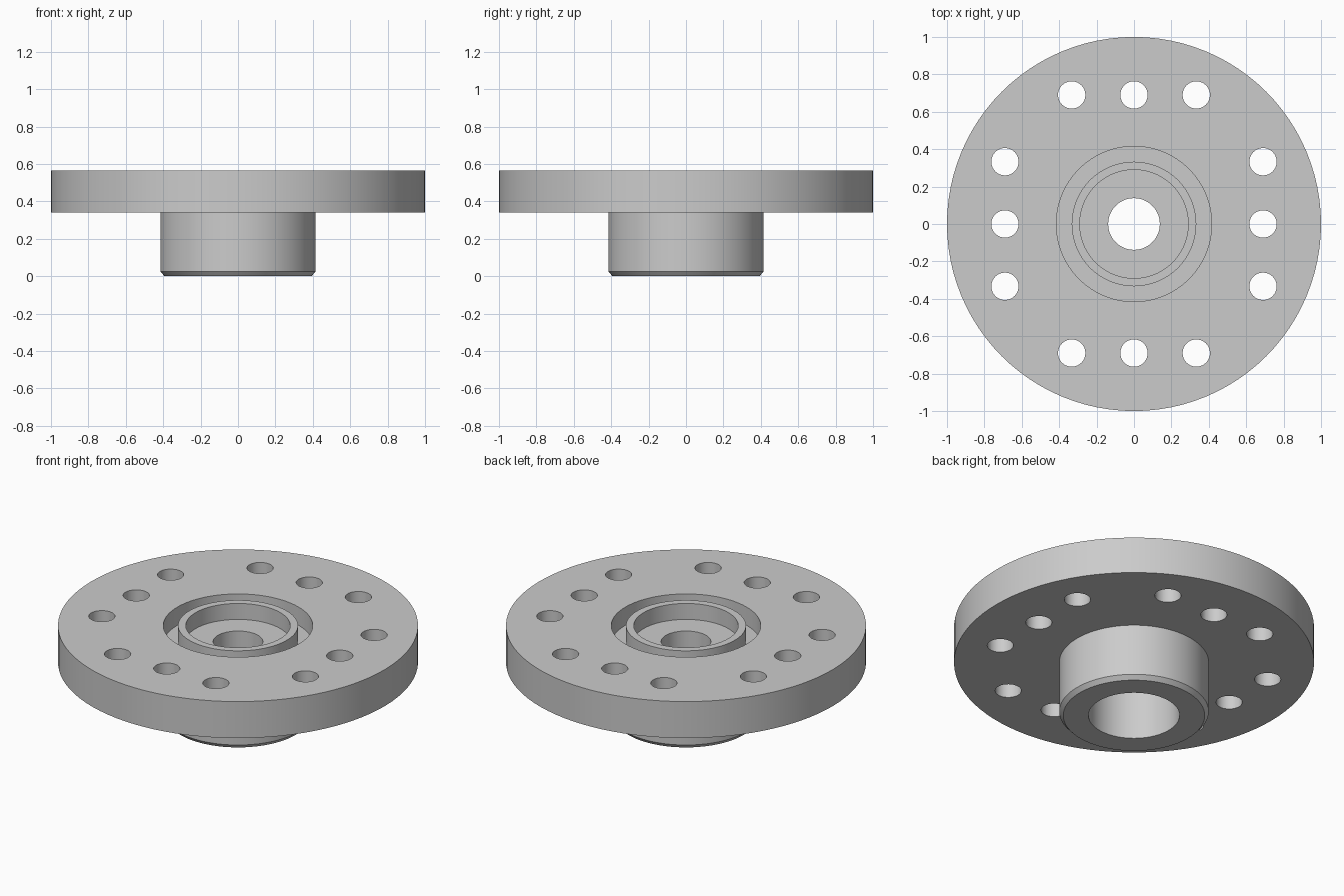
import bpy
import bmesh
import math

if "Cube" in bpy.data.objects:
    bpy.data.objects.remove(bpy.data.objects["Cube"], do_unlink=True)

SEGMENTS = 96
TOP, UNDERSIDE = 0.564, 0.34


def make_material(name, colour):
    mat = bpy.data.materials.new(name)
    mat.use_nodes = True
    mat.diffuse_color = colour
    mat.node_tree.nodes["Principled BSDF"].inputs["Base Color"].default_value = colour
    return mat


def make_object(name, bm):
    mesh = bpy.data.meshes.new(name)
    bmesh.ops.recalc_face_normals(bm, faces=bm.faces)
    bm.to_mesh(mesh)
    bm.free()
    obj = bpy.data.objects.new(name, mesh)
    bpy.context.collection.objects.link(obj)
    return obj


def lathe(name, profile):
    """Turn a closed (radius, height) outline around the z axis."""
    bm = bmesh.new()
    verts = [bm.verts.new((r, 0, z)) for r, z in profile]
    edges = [bm.edges.new((a, b)) for a, b in zip(verts, verts[1:] + verts[:1])]
    bmesh.ops.spin(bm, geom=verts + edges, cent=(0, 0, 0), axis=(0, 0, 1),
                   angle=math.tau, steps=SEGMENTS, use_duplicate=False)
    bmesh.ops.remove_doubles(bm, verts=bm.verts, dist=0.0001)
    return make_object(name, bm)


# Flange, hub, bore, raised ring and groove in one turned section
flange = lathe("flange_hub", [
    (1.0, TOP), (1.0, UNDERSIDE),            # rim
    (0.415, UNDERSIDE), (0.415, 0.025),      # hub wall
    (0.393, 0.0), (0.253, 0.0),              # chamfer and hub end
    (0.253, 0.34), (0.138, 0.34),            # lower counterbore
    (0.138, 0.466), (0.29, 0.466),           # centre hole and recess floor
    (0.29, TOP), (0.333, TOP),               # raised ring
    (0.333, 0.452), (0.415, 0.452),          # groove
    (0.415, TOP),
])
flange.data.materials.append(make_material("grey metal", (0.6, 0.6, 0.6, 1)))

# Bolt holes: three on each of four sides
bm = bmesh.new()
for side in range(4):
    turn = side * math.pi / 2
    for along in (-0.333, 0, 0.333):
        x = 0.69 * math.cos(turn) - along * math.sin(turn)
        y = 0.69 * math.sin(turn) + along * math.cos(turn)
        made = bmesh.ops.create_cone(bm, cap_ends=True, segments=40,
                                     radius1=0.073, radius2=0.073, depth=0.5)
        bmesh.ops.translate(bm, verts=made["verts"], vec=(x, y, 0.45))
cutter = make_object("bolt_hole_cutter", bm)
cutter.hide_render = True

cut = flange.modifiers.new("bolt_holes", "BOOLEAN")
cut.operation = "DIFFERENCE"
cut.solver = "EXACT"
cut.object = cutter

bpy.ops.object.select_all(action="DESELECT")
flange.select_set(True)
bpy.context.view_layer.objects.active = flange
bpy.ops.object.modifier_apply(modifier=cut.name)
bpy.data.objects.remove(cutter, do_unlink=True)
bpy.ops.object.shade_smooth_by_angle(angle=math.radians(30))
